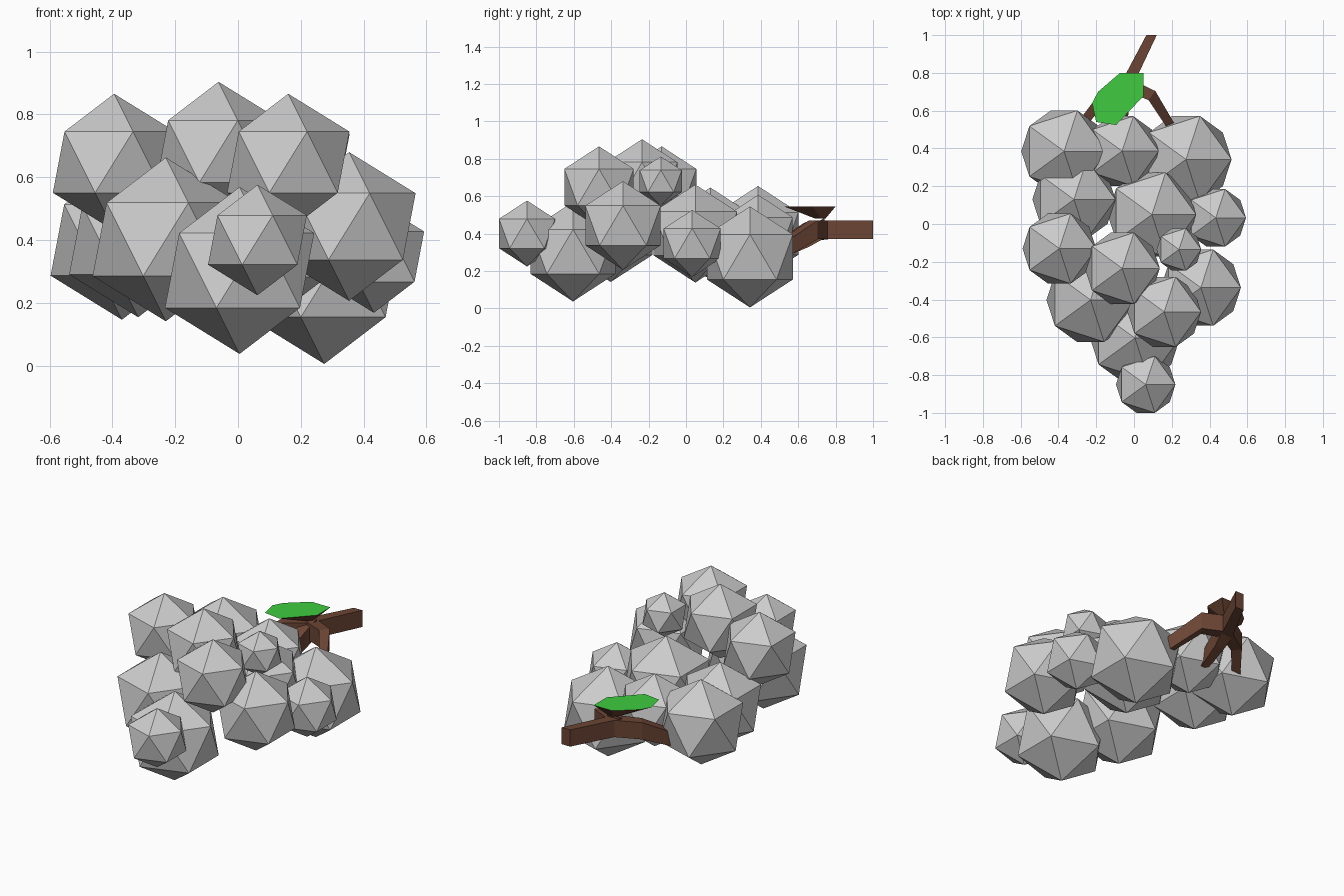
import bpy, bmesh
from mathutils import Vector

if "Cube" in bpy.data.objects:
    bpy.data.objects.remove(bpy.data.objects["Cube"])


def material(name, rgb):
    m = bpy.data.materials.new(name)
    m.diffuse_color = (*rgb, 1)
    m.use_nodes = True
    m.node_tree.nodes["Principled BSDF"].inputs["Base Color"].default_value = m.diffuse_color
    return m


brown = material("bark", (0.15, 0.06, 0.035))
green = material("leaf_green", (0.05, 0.6, 0.05))


def add_object(name, bm, *mats):
    bmesh.ops.recalc_face_normals(bm, faces=bm.faces)
    mesh = bpy.data.meshes.new(name)
    bm.to_mesh(mesh)
    bm.free()
    for m in mats:
        mesh.materials.append(m)
    ob = bpy.data.objects.new(name, mesh)
    bpy.context.collection.objects.link(ob)
    return ob


def bar(name, points, side):
    """Rectangular bar through (x, y, z, width, height); side is its width direction."""
    bm = bmesh.new()
    s = Vector(side).normalized()
    rings = []
    for x, y, z, w, h in points:
        c, a, b = Vector((x, y, z)), s * w / 2, Vector((0, 0, h / 2))
        rings.append([bm.verts.new(p) for p in (c - a - b, c + a - b, c + a + b, c - a + b)])
    for r, q in zip(rings, rings[1:]):
        for i in range(4):
            bm.faces.new((r[i], r[(i + 1) % 4], q[(i + 1) % 4], q[i]))
    bm.faces.new(rings[0])
    bm.faces.new(rings[-1])
    return add_object(name, bm, brown)


# Grapes: x, y, z, radius
grapes = [
    (-.37, .385, .40, .254), (-.063, .386, .39, .217), (.275, .342, .275, .27),
    (-.318, .13, .40, .246), (.095, .05, .40, .262), (.433, .033, .347, .179),
    (-.395, -.13, .648, .218), (-.062, -.235, .682, .222), (.238, -.135, .68, .132),
    (-.23, -.402, .402, .261), (.16, -.465, .648, .218), (.354, -.337, .443, .237),
    (.005, -.604, .303, .266), (.062, -.85, .40, .176),
]
for i, (x, y, z, r) in enumerate(grapes):
    bpy.ops.mesh.primitive_ico_sphere_add(subdivisions=1, radius=r, location=(x, y, z))
    bpy.context.object.name = f"grape_{i + 1:02d}"

# Main stem and the three twigs that go down into the grapes
bar("stem", [(.093, 1, .42, .055, .1), (-.04, .735, .42, .07, .1)], (1, 0, 0))
bar("right_twig", [(-.03, .735, .42, .07, .1), (.095, .68, .42, .06, .1),
                   (.22, .48, .29, .045, .08)], (.6, .8, 0))
bar("left_twig", [(-.04, .735, .42, .07, .1), (-.17, .66, .41, .06, .1),
                  (-.3, .5, .32, .045, .08)], (-.6, .8, 0))
bar("middle_twig", [(-.04, .74, .43, .08, .11), (-.05, .66, .38, .06, .1),
                    (-.06, .52, .31, .045, .08)], (1, 0, 0))

# Leaf: flat green top, brown underside narrowing to the stem joint
outline = [(-.074, .80), (.05, .80), (.05, .677), (-.095, .524),
           (-.2, .54), (-.222, .64), (-.19, .70)]
bm = bmesh.new()
top = [bm.verts.new((x, y, .545)) for x, y in outline]
mid = Vector((-.04, .72))
low = [bm.verts.new((*(mid + (Vector(p) - Vector((-.09, .67))) * .2), .48)) for p in outline]
for i in range(len(top)):
    j = (i + 1) % len(top)
    bm.faces.new((top[i], top[j], low[j], low[i]))
bm.faces.new(low)
bm.faces.new(top).material_index = 1
add_object("leaf", bm, brown, green)
